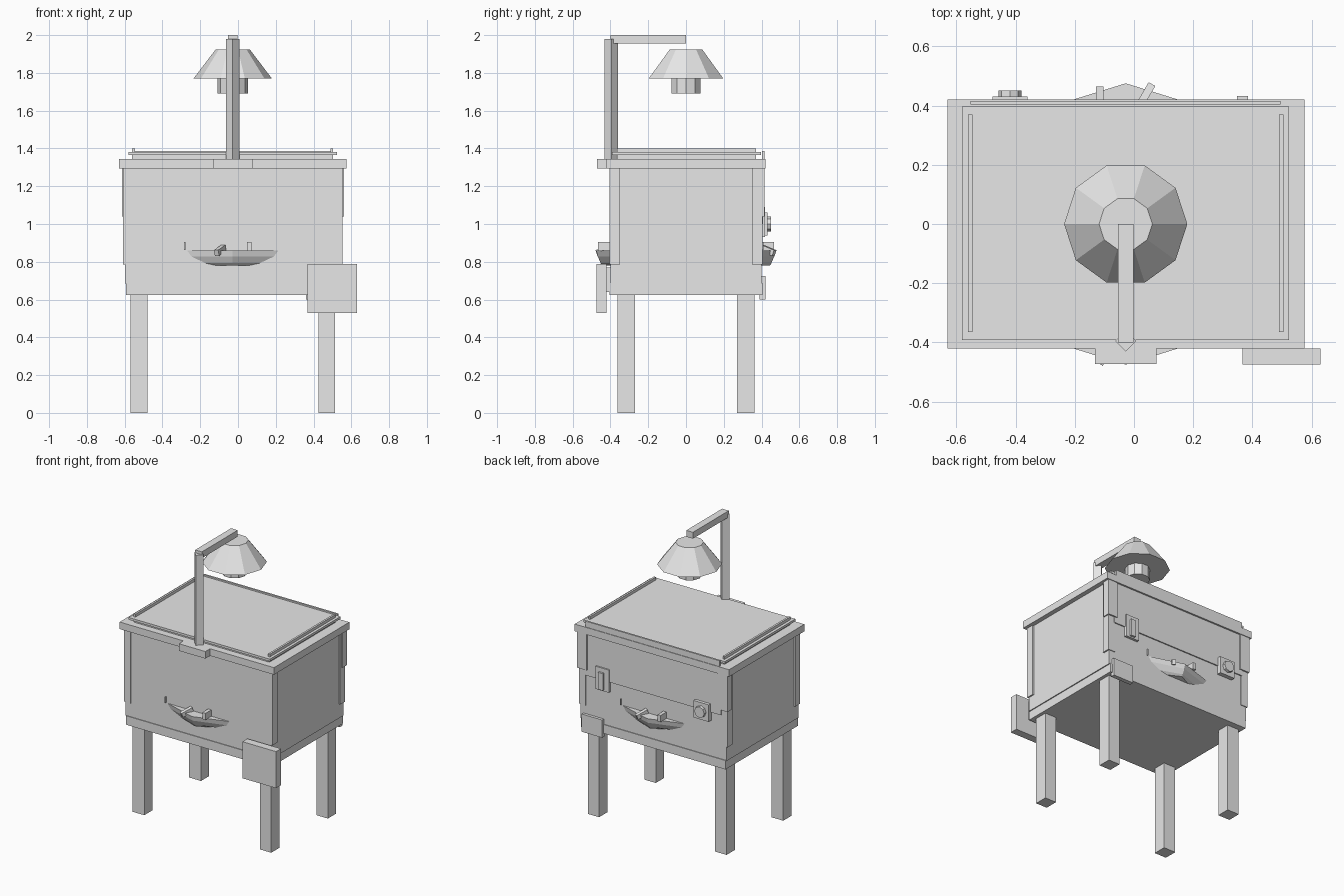
import bpy, bmesh, math
from mathutils import Matrix, Vector

cube = bpy.data.objects.get("Cube")
if cube:
    bpy.data.objects.remove(cube, do_unlink=True)

grey = bpy.data.materials.new("plain_grey")
grey.use_nodes = True
GREY = (0.8, 0.8, 0.8, 1)
grey.diffuse_color = GREY
for node in grey.node_tree.nodes:
    if node.type == 'BSDF_PRINCIPLED':
        node.inputs["Base Color"].default_value = GREY

MID = -0.028  # centre line of the cabinet
TURN = Matrix.Translation((MID, 0, 0)) @ Matrix.Rotation(math.pi, 4, 'Z') @ Matrix.Translation((-MID, 0, 0))


def add(name, bm, matrix=None):
    bmesh.ops.recalc_face_normals(bm, faces=bm.faces)
    if matrix:
        bm.transform(matrix)
    mesh = bpy.data.meshes.new(name)
    bm.to_mesh(mesh)
    bm.free()
    mesh.materials.append(grey)
    obj = bpy.data.objects.new(name, mesh)
    bpy.context.collection.objects.link(obj)
    return obj


def box(name, x, y, z, matrix=None):
    """Box from its lower and upper limit on each axis."""
    bm = bmesh.new()
    bmesh.ops.create_cube(bm, size=1)
    for v in bm.verts:
        v.co = Vector([(a + b) / 2 + c * (b - a) for (a, b), c in zip((x, y, z), v.co)])
    return add(name, bm, matrix)


def cone(name, centre, r1, r2, depth, sides, rotation=None):
    bm = bmesh.new()
    bmesh.ops.create_cone(bm, cap_ends=True, segments=sides, radius1=r1, radius2=r2, depth=depth)
    # Put a corner on the local x axis
    corner = max(bm.verts, key=lambda v: v.co.xy.length).co
    bm.transform(Matrix.Rotation(-math.atan2(corner.y, corner.x), 4, 'Z'))
    return add(name, bm, Matrix.Translation(centre) @ (rotation or Matrix()))


# Cabinet
box("cabinet", (-0.598, 0.543), (-0.4, 0.4), (0.685, 1.295))
box("base_frame", (-0.592, 0.536), (-0.405, 0.405), (0.625, 0.688))
box("lid", (-0.63, 0.575), (-0.42, 0.42), (1.295, 1.345))
for side, x in (("right", (-0.608, -0.555)), ("left", (0.5, 0.553))):
    box("front_corner_" + side, x, (-0.405, -0.35), (0.785, 1.295))
    box("back_corner_" + side, x, (0.35, 0.405), (0.785, 1.295))
for side, x in (("right", (-0.615, -0.54)), ("left", (0.485, 0.56))):
    box("corner_cap_" + side, x, (0.365, 0.415), (1.04, 1.295))
box("back_panel", (-0.56, 0.505), (0.39, 0.408), (1.0, 1.295))

# Legs
for side, x in (("right", (-0.57, -0.478)), ("left", (0.425, 0.513))):
    for end, y in (("front", (-0.362, -0.27)), ("back", (0.27, 0.362))):
        box(f"{end}_leg_{side}", x, y, (0, 0.63))

# Top plate and rails
box("top_plate", (-0.58, 0.523), (-0.392, 0.396), (1.364, 1.38))
box("plate_support", (-0.55, 0.495), (-0.37, 0.37), (1.34, 1.366))
for side, x in (("right", (-0.56, -0.546)), ("left", (0.49, 0.504))):
    box("side_rail_" + side, x, (-0.365, 0.37), (1.34, 1.4))
box("back_rail", (-0.552, 0.495), (0.403, 0.416), (1.34, 1.386))

# Lamp
box("lamp_bracket", (-0.132, 0.076), (-0.472, -0.415), (1.295, 1.345))
cone("lamp_post", (MID, -0.395, 1.66), 0.036, 0.036, 0.64, 4)
box("lamp_arm", (-0.054, -0.002), (-0.4, 0), (1.955, 2.0))
cone("lamp_shade", (MID, 0, 1.847), 0.208, 0.09, 0.155, 10)
cone("lamp_bulb", (MID, 0, 1.735), 0.08, 0.08, 0.09, 10)


def scoop_handle(end, matrix):
    """Wedge-shaped bowl with its small grips."""
    bm = bmesh.new()
    rings = []
    for z, half, out in ((0.86, 0.248, 0.475), (0.828, 0.225, 0.467),
                         (0.793, 0.15, 0.452), (0.78, 0.09, 0.445)):
        rings.append([bm.verts.new(p) for p in
                      ((MID - half, -0.398, z), (MID, -out, z), (MID + half, -0.398, z))])
    for a, b in zip(rings, rings[1:]):
        for i in range(3):
            j = (i + 1) % 3
            bm.faces.new((a[i], a[j], b[j], b[i]))
    bm.faces.new(rings[0])
    bm.faces.new(rings[-1])
    add(end + "_handle", bm, matrix)
    box(end + "_handle_grip", (0.047, 0.072), (-0.465, -0.398), (0.858, 0.905), matrix)
    box(end + "_handle_pin", (-0.285, -0.279), (-0.41, -0.398), (0.862, 0.905), matrix)
    tilt = (Matrix.Translation((-0.095, -0.435, 0.86)) @ Matrix.Rotation(math.radians(-30), 4, 'Z')
            @ Matrix.Rotation(math.radians(20), 4, 'X'))
    box(end + "_handle_catch", (-0.013, 0.013), (-0.04, 0.04), (-0.016, 0.016), matrix @ tilt)


scoop_handle("front", Matrix())
scoop_handle("back", TURN)

# Front box, and fittings on the back
box("control_box", (0.367, 0.63), (-0.475, -0.42), (0.53, 0.788))
box("control_box_mount", (0.4, 0.53), (-0.425, -0.395), (0.64, 0.77))
box("back_tag", (0.36, 0.52), (0.39, 0.42), (0.6, 0.725))
box("latch_plate", (0.31, 0.415), (0.39, 0.418), (0.93, 1.09))
box("latch", (0.347, 0.385), (0.4, 0.432), (0.94, 1.06))
box("knob_plate", (-0.478, -0.36), (0.39, 0.43), (0.94, 1.06))
cone("knob", (-0.419, 0.435, 1.0), 0.039, 0.039, 0.032, 8, Matrix.Rotation(math.pi / 2, 4, 'X'))
